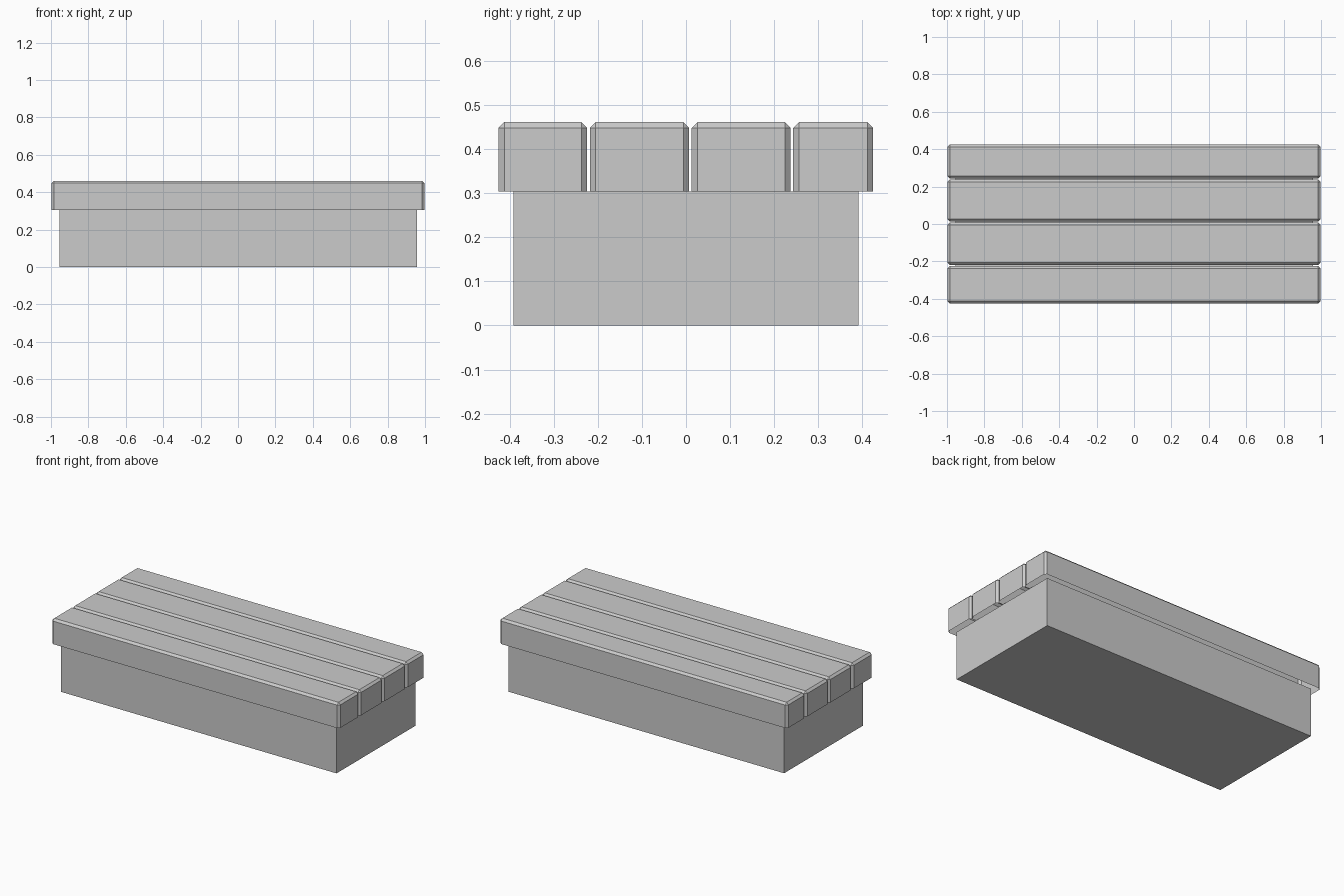
import bpy
import bmesh

cube = bpy.data.objects.get("Cube")
if cube:
    bpy.data.objects.remove(cube, do_unlink=True)

grey = bpy.data.materials.new("plain grey")
grey.use_nodes = True
colour = (0.6, 0.6, 0.6, 1)
grey.diffuse_color = colour
grey.node_tree.nodes["Principled BSDF"].inputs["Base Color"].default_value = colour


def add_box(name, low, high, chamfer=0):
    """Box between two corners; a chamfered box is an open-bottomed shell."""
    bm = bmesh.new()
    bmesh.ops.create_cube(bm, size=1)
    for v in bm.verts:
        v.co = [low[i] if v.co[i] < 0 else high[i] for i in range(3)]
    if chamfer:
        # Cut every edge except those around the bottom, then open the bottom
        edges = [e for e in bm.edges if max(v.co.z for v in e.verts) > low[2]]
        bmesh.ops.bevel(bm, geom=edges, offset=chamfer, segments=1,
                        affect='EDGES', clamp_overlap=True)
        bm.normal_update()
        bottom = [f for f in bm.faces if f.normal.z < -0.9]
        bmesh.ops.delete(bm, geom=bottom, context='FACES_ONLY')
    mesh = bpy.data.meshes.new(name)
    bm.to_mesh(mesh)
    bm.free()
    mesh.materials.append(grey)
    obj = bpy.data.objects.new(name, mesh)
    bpy.context.collection.objects.link(obj)
    return obj


# Solid block below
SEAT_Z, TOP_Z = 0.304, 0.461
add_box("base_block", (-0.954, -0.391, 0), (0.957, 0.391, SEAT_Z))

# Four chamfered planks, front to back, with narrow gaps
planks = [(-0.425, -0.224), (-0.218, 0.007), (0.013, 0.237), (0.243, 0.424)]
for n, (front, back) in enumerate(planks, 1):
    add_box(f"plank_{n}", (-0.998, front, SEAT_Z), (0.998, back, TOP_Z), 0.013)
